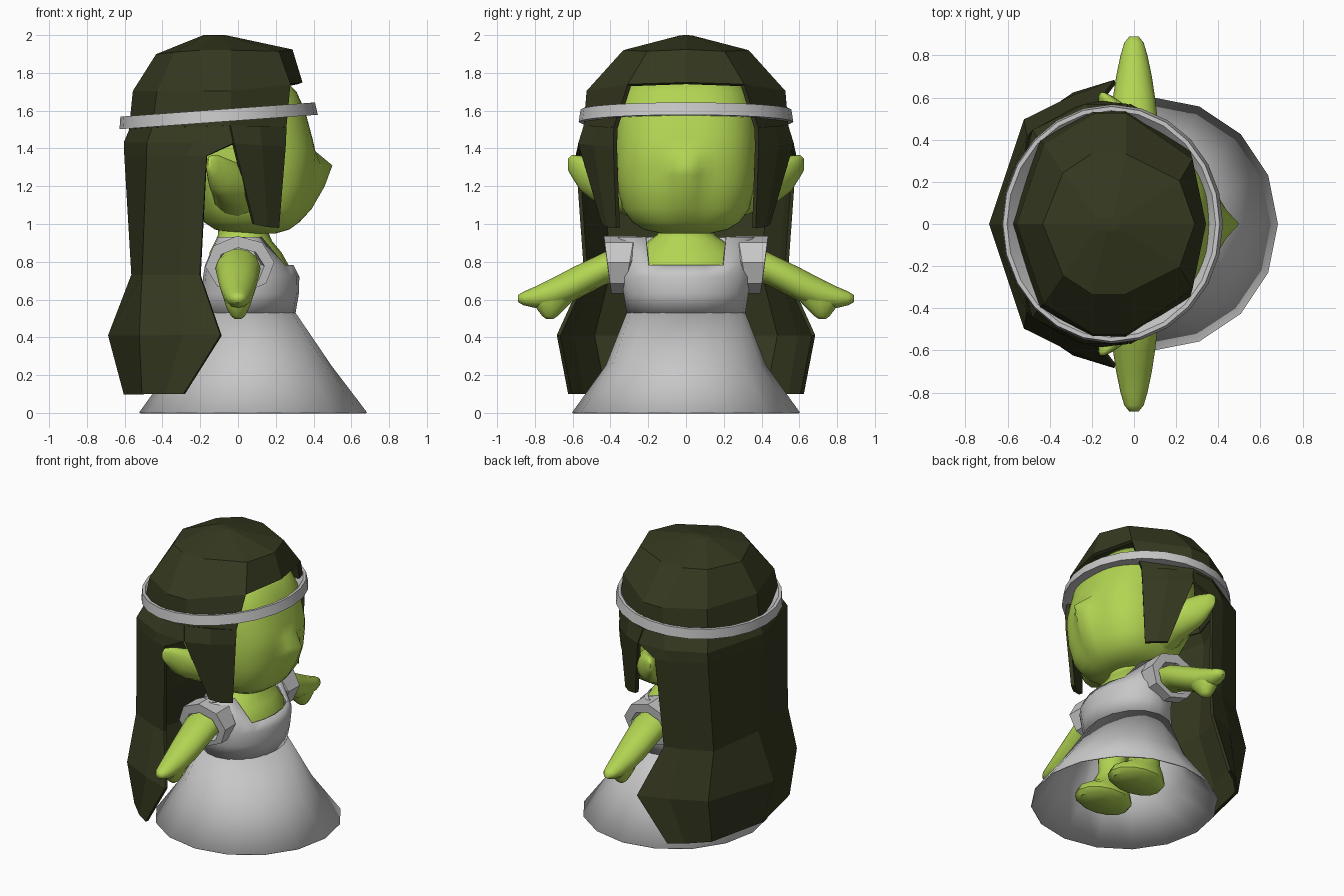
import bpy, bmesh, math


def material(name, rgb):
    m = bpy.data.materials.new(name)
    m.diffuse_color = (*rgb, 1)
    return m


SKIN = material("green_skin", (0.445, 0.66, 0.085))
HAIR = material("dark_olive_hair", (0.035, 0.040, 0.0135))
CLOTH = material("grey_cloth", (0.57, 0.57, 0.57))


def loft(name, rings, mat, closed=True, caps=True, mirror=False, thick=0, smooth=40, drop=None):
    """Skin a list of point rings; optional mirror across y and thickness."""
    bm = bmesh.new()
    rows = [[bm.verts.new(p) for p in r] for r in rings]
    n = len(rows[0])
    for a, b in zip(rows, rows[1:]):
        for i in range(n if closed else n - 1):
            j = (i + 1) % n
            bm.faces.new((a[i], a[j], b[j], b[i]))
    if caps:
        bm.faces.new(rows[0])
        bm.faces.new(rows[-1])
    bmesh.ops.remove_doubles(bm, verts=bm.verts, dist=1e-4)
    if drop:
        gone = [f for f in bm.faces if drop(f.calc_center_median())]
        bmesh.ops.delete(bm, geom=gone, context='FACES')
    bmesh.ops.recalc_face_normals(bm, faces=bm.faces)
    me = bpy.data.meshes.new(name)
    bm.to_mesh(me)
    bm.free()
    me.materials.append(mat)
    ob = bpy.data.objects.new(name, me)
    bpy.context.collection.objects.link(ob)
    if mirror:
        m = ob.modifiers.new("mirror", 'MIRROR')
        m.use_axis = (False, True, False)
    if thick:
        s = ob.modifiers.new("thickness", 'SOLIDIFY')
        s.thickness, s.offset = thick, 0
    if smooth:
        bpy.ops.object.select_all(action='DESELECT')
        bpy.context.view_layer.objects.active = ob
        ob.select_set(True)
        bpy.ops.object.shade_smooth_by_angle(angle=math.radians(smooth))
    return ob


def flat_ring(z, cx, rx, ry, n=16, cy=0, power=1.0):
    """Horizontal ellipse; power below 1 makes it boxier."""
    pts = []
    for i in range(n):
        t = 2 * math.pi * i / n
        c, s = math.cos(t), math.sin(t)
        pts.append((cx + rx * math.copysign(abs(c) ** power, c),
                    cy + ry * math.copysign(abs(s) ** power, s), z))
    return pts


def side_ring(y, z, rx, rz, cx=0, n=12, turn=0.0, lean=0.0):
    """Upright ellipse across the y axis; lean pushes its top outward."""
    pts = []
    for i in range(n):
        t = 2 * math.pi * (i + turn) / n
        pts.append((cx + rx * math.cos(t), y + lean * math.sin(t), z + rz * math.sin(t)))
    return pts


def pull_nose(p):
    """Draw the middle of the face out into a small pointed nose."""
    x, y, z = p
    if x > 0.2:
        tall = (z - 0.99) / 0.32 if z < 1.31 else 1 - (z - 1.31) / 0.075
        x += 0.09 * max(0, min(1, tall)) * max(0, 1 - abs(y) / 0.16) ** 2
    return x, y, z


# Head: z, back x, front x, half width
head = [(0.95, -0.02, 0.2, 0.13), (0.97, -0.12, 0.27, 0.22), (1.01, -0.18, 0.32, 0.285),
        (1.08, -0.22, 0.365, 0.335), (1.2, -0.29, 0.40, 0.365), (1.26, -0.32, 0.405, 0.375),
        (1.31, -0.34, 0.41, 0.38), (1.385, -0.36, 0.41, 0.38), (1.45, -0.37, 0.395, 0.38),
        (1.6, -0.36, 0.355, 0.37), (1.7, -0.32, 0.31, 0.33), (1.78, -0.25, 0.23, 0.25)]
loft("head", [[pull_nose(p) for p in flat_ring(z, (a + b) / 2, (b - a) / 2, w, 56, power=0.8)]
              for z, a, b, w in head], SKIN, smooth=80)

# Ears
ear = [(0.3, 1.17, 0.14, 0.13, 0.0), (0.42, 1.205, 0.125, 0.115, -0.02), (0.5, 1.235, 0.1, 0.105, -0.06),
       (0.56, 1.27, 0.065, 0.092, -0.1), (0.605, 1.308, 0.035, 0.058, -0.135), (0.625, 1.315, 0.01, 0.03, -0.15)]
loft("ear", [side_ring(y, z, rx, rz, cx) for y, z, rx, rz, cx in ear], SKIN, mirror=True, smooth=60)

# Neck and upper body
body = [(0.5, 0.05, 0.2, 0.27), (0.63, 0.07, 0.22, 0.3), (0.77, 0.06, 0.215, 0.31),
        (0.85, 0.04, 0.19, 0.27), (0.91, 0.03, 0.15, 0.2), (0.945, 0.03, 0.135, 0.15), (1.02, 0.03, 0.14, 0.14)]
loft("neck_and_chest", [flat_ring(z, c, rx, ry, 20) for z, c, rx, ry in body], SKIN, smooth=60)

# Arms with mitten hands
arm = [(0.25, 0.81, 0.1, 0.08), (0.43, 0.765, 0.12, 0.087), (0.6, 0.68, 0.1, 0.09),
       (0.7, 0.637, 0.085, 0.08), (0.8, 0.612, 0.064, 0.056), (0.86, 0.606, 0.046, 0.036),
       (0.89, 0.605, 0.022, 0.018)]
loft("arm", [side_ring(y, z, rx, rz) for y, z, rx, rz in arm], SKIN, mirror=True, smooth=60)
thumb = [(0.63, 0.695, 0.08, 0.125), (0.575, 0.712, 0.068, 0.095), (0.54, 0.717, 0.052, 0.065),
         (0.512, 0.72, 0.036, 0.04), (0.498, 0.722, 0.018, 0.02)]
loft("thumb", [flat_ring(z, 0, rx, ry, 12, y) for z, y, rx, ry in thumb], SKIN, mirror=True, smooth=60)

# Legs and flat-soled feet
leg = [(0.05, 0.12, 0.18, 0.12), (0.08, 0.12, 0.205, 0.15), (0.13, 0.11, 0.19, 0.14),
       (0.19, 0.07, 0.125, 0.11), (0.3, 0.04, 0.095, 0.09), (0.56, 0.04, 0.1, 0.1)]
loft("leg", [flat_ring(z, c, rx, ry, 14, 0.165) for z, c, rx, ry in leg], SKIN, mirror=True, smooth=50)

# Dress: open skirt, then bodice with a square neckline
skirt = [(0.0, 0.08, 0.6, 0.6), (0.25, 0.075, 0.415, 0.42), (0.53, 0.05, 0.25, 0.31)]
loft("skirt", [flat_ring(*r) for r in skirt], CLOTH, caps=False, thick=0.008)
bodice = [(0.53, 0.05, 0.25, 0.31), (0.63, 0.065, 0.252, 0.325), (0.72, 0.07, 0.25, 0.345),
          (0.78, 0.06, 0.23, 0.335), (0.93, 0.02, 0.125, 0.36)]
loft("bodice", [flat_ring(*r, 20) for r in bodice], CLOTH, caps=False, thick=0.01,
     drop=lambda c: c.z > 0.79 and c.x > 0 and abs(c.y) < 0.19)

# Puffed eight-sided sleeves
sleeve = [(0.25, 0.83, 0.11, 0.1, -0.01), (0.3, 0.785, 0.18, 0.153, -0.025),
          (0.415, 0.785, 0.183, 0.153, 0.02), (0.415, 0.77, 0.13, 0.105, 0.014),
          (0.35, 0.78, 0.11, 0.1, 0.0)]
loft("sleeve", [side_ring(y, z, rx, rz, 0.01, 8, 0.1, ln) for y, z, rx, rz, ln in sleeve],
     CLOTH, mirror=True, smooth=0)

# Hair cap: faceted dome down to the headband, open over the face
rim = [(0.25, 0, 1.51), (0.25, 0.372, 1.51), (-0.045, 0.53, 1.52), (-0.2, 0.525, 1.515),
       (-0.445, 0.395, 1.51), (-0.565, 0, 1.5)]
cap = [
    [(-0.12, 0, 1.988)] * 6,
    [(-0.07, 0, 1.988), (-0.07, 0.02, 1.986), (-0.1, 0.03, 1.986), (-0.13, 0.03, 1.986), (-0.17, 0.02, 1.986), (-0.18, 0, 1.988)],
    [(0.28, 0, 1.915), (0.21, 0.2, 1.905), (-0.04, 0.325, 1.91), (-0.2, 0.325, 1.91), (-0.33, 0.24, 1.9), (-0.425, 0, 1.89)],
    [(0.33, 0, 1.745), (0.27, 0.3, 1.735), (-0.04, 0.515, 1.7), (-0.18, 0.515, 1.7), (-0.42, 0.37, 1.7), (-0.545, 0, 1.7)],
    rim,
]
loft("hair_cap", cap, HAIR, closed=False, caps=False, mirror=True, thick=0.025, smooth=0,
     drop=lambda c: c.z < 1.7 and c.x > 0.2)

# Long back hair: narrow at the waist, flared below
back = [
    rim[2:],
    [(-0.025, 0.56, 1.425), (-0.23, 0.56, 1.43), (-0.475, 0.44, 1.43), (-0.595, 0, 1.43)],
    [(-0.165, 0.575, 1.36), (-0.27, 0.55, 1.36), (-0.476, 0.438, 1.36), (-0.592, 0, 1.36)],
    [(-0.2, 0.53, 0.73), (-0.3, 0.5, 0.73), (-0.5, 0.41, 0.73), (-0.555, 0, 0.73)],
    [(-0.09, 0.675, 0.41), (-0.29, 0.6, 0.41), (-0.515, 0.49, 0.41), (-0.678, 0, 0.41)],
    [(-0.285, 0.615, 0.1), (-0.38, 0.55, 0.1), (-0.5, 0.43, 0.1), (-0.595, 0, 0.1)],
]
loft("back_hair", back, HAIR, closed=False, caps=False, mirror=True, thick=0.02, smooth=0)

# Front locks beside the face
lock = [
    [rim[1], (0.11, 0.46, 1.515), rim[2]],
    [(0.245, 0.375, 1.41), (0.12, 0.48, 1.415), (-0.025, 0.56, 1.425)],
    [(0.21, 0.36, 0.98), (0.15, 0.41, 0.985), (0.08, 0.435, 1.0)],
]
loft("front_lock", lock, HAIR, closed=False, caps=False, mirror=True, thick=0.025, smooth=0)

# Tilted headband, broad enough to meet the hair
band = []
for dz, r in ((-0.033, 0.0), (0.033, -0.01), (0.033, -0.03), (-0.025, -0.08), (-0.033, -0.06), (-0.033, 0.0)):
    ring = flat_ring(0, -0.105, 0.525 + r, 0.568 + r, 24)
    band.append([(x - dz * 0.08, y, 1.573 + dz + 0.073 * (x + 0.105)) for x, y, z in ring])
loft("headband", band, CLOTH, caps=False, smooth=30)
